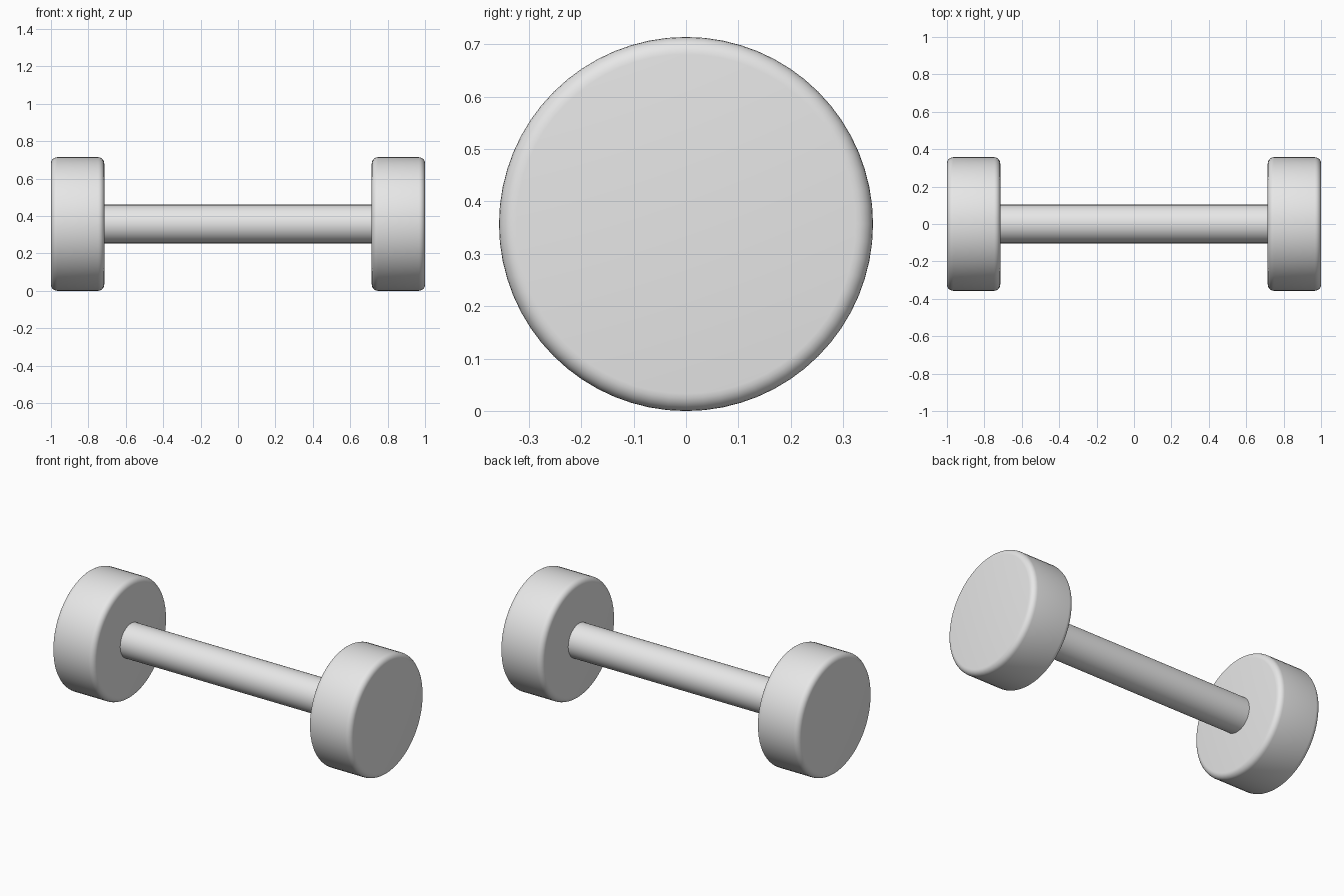
import bpy
import math

RADIUS = 0.357   # weight radius, also the height of the axis
WIDTH = 0.285    # weight thickness
BAR = 0.103      # grip radius

cube = bpy.data.objects.get("Cube")
if cube:
    bpy.data.objects.remove(cube, do_unlink=True)

grey = bpy.data.materials.new("light_grey")
grey.use_nodes = True
colour = (0.8, 0.8, 0.8, 1)
grey.diffuse_color = colour
grey.node_tree.nodes["Principled BSDF"].inputs["Base Color"].default_value = colour


def rod(name, x, radius, length, sides):
    """Cylinder lying along x at axis height."""
    bpy.ops.mesh.primitive_cylinder_add(
        vertices=sides, radius=radius, depth=length,
        location=(x, 0, RADIUS), rotation=(0, math.pi / 2, 0))
    obj = bpy.context.object
    obj.name = name
    obj.data.materials.append(grey)
    return obj


# Grip bar, running slightly into both weights
rod("grip_bar", 0, BAR, 2 * (1 - WIDTH) + 0.1, 64)
bpy.ops.object.shade_smooth_by_angle(angle=math.radians(40))

# Weights with rounded rims
for name, side in (("left_weight", 1), ("right_weight", -1)):
    weight = rod(name, side * (1 - WIDTH / 2), RADIUS, WIDTH, 64)
    bevel = weight.modifiers.new("rounded_rim", "BEVEL")
    bevel.width = 0.033
    bevel.segments = 6
    bevel.limit_method = "ANGLE"
    bevel.angle_limit = math.radians(40)
    bpy.ops.object.modifier_apply(modifier=bevel.name)
    bpy.ops.object.shade_smooth_by_angle(angle=math.radians(40))
